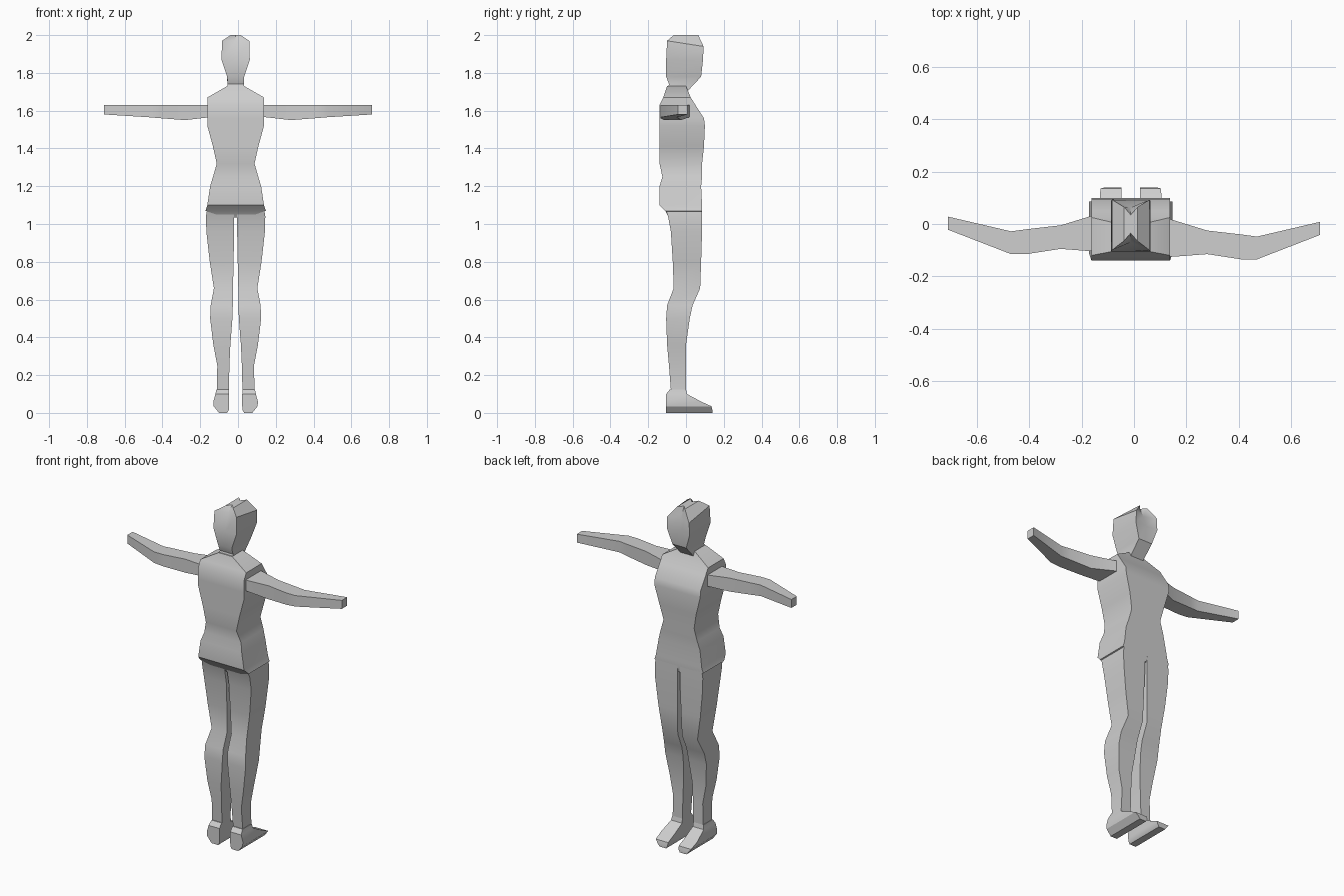
import bpy
import bmesh
import math

MID = -0.0125  # centre line of the body

cube = bpy.data.objects.get("Cube")
if cube:
    bpy.data.objects.remove(cube, do_unlink=True)

grey = bpy.data.materials.new("light grey")
grey.use_nodes = True
colour = (0.62, 0.62, 0.62, 1.0)
grey.diffuse_color = colour
grey.node_tree.nodes["Principled BSDF"].inputs["Base Color"].default_value = colour


def loft(name, rings):
    """Skin a row of equal-sided rings into one closed, mostly boxy solid."""
    bm = bmesh.new()
    loops = [[bm.verts.new(point) for point in ring] for ring in rings]
    for lower, upper in zip(loops, loops[1:]):
        count = len(lower)
        for i in range(count):
            j = (i + 1) % count
            bm.faces.new((lower[i], lower[j], upper[j], upper[i]))
    bm.faces.new(loops[0])
    bm.faces.new(loops[-1])
    bmesh.ops.recalc_face_normals(bm, faces=bm.faces)
    mesh = bpy.data.meshes.new(name)
    bm.to_mesh(mesh)
    bm.free()
    mesh.materials.append(grey)
    obj = bpy.data.objects.new(name, mesh)
    bpy.context.collection.objects.link(obj)
    bpy.ops.object.select_all(action="DESELECT")
    obj.select_set(True)
    bpy.context.view_layer.objects.active = obj
    bpy.ops.object.shade_smooth_by_angle(angle=math.radians(30))
    return obj


def level_ring(z, left, right, near, far):
    """Rectangle lying flat at height z."""
    return [(left, near, z), (right, near, z), (right, far, z), (left, far, z)]


def creased_ring(z_near, z_far, half, near, far, dent):
    """Rectangle with its two end edges folded inward on the centre line."""
    return [(MID - half, near, z_near), (MID, near + dent, z_near),
            (MID + half, near, z_near), (MID + half, far, z_far),
            (MID, far - dent, z_far), (MID - half, far, z_far)]


# Torso: height, half width, near y, far y
torso = [
    (1.035, 0.06, -0.09, 0.08), (1.07, 0.16, -0.11, 0.085),
    (1.1, 0.15, -0.14, 0.085), (1.2, 0.135, -0.14, 0.08),
    (1.25, 0.12, -0.125, 0.085), (1.32, 0.1, -0.14, 0.085),
    (1.41, 0.12, -0.14, 0.095), (1.52, 0.15, -0.14, 0.1),
    (1.56, 0.15, -0.14, 0.095), (1.63, 0.15, -0.14, 0.05),
    (1.67, 0.15, -0.12, 0.025), (1.73, 0.045, -0.1, 0.0),
]
loft("torso", [level_ring(z, MID - half, MID + half, near, far)
               for z, half, near, far in torso])

# Neck and head: near height, far height, half width, near y, far y, crease
head = [
    (1.68, 1.66, 0.05, -0.11, 0.02, 0.0), (1.74, 1.7, 0.043, -0.09, 0.005, 0.0),
    (1.78, 1.78, 0.045, -0.105, 0.08, 0.0), (1.87, 1.87, 0.075, -0.105, 0.09, 0.0),
    (1.97, 1.94, 0.072, -0.1, 0.093, 0.03), (2.0, 2.0, 0.026, -0.065, 0.065, 0.03),
]
loft("head", [creased_ring(*section) for section in head])

# Leg: height, outer and inner distance from the centre line, near y, far y
leg = [
    (1.085, 0.15, 0.01, -0.11, 0.085), (1.04, 0.157, 0.008, -0.095, 0.085),
    (0.96, 0.155, 0.008, -0.08, 0.085), (0.8, 0.137, 0.011, -0.07, 0.08),
    (0.66, 0.115, 0.014, -0.065, 0.075), (0.57, 0.132, 0.015, -0.1, 0.035),
    (0.5, 0.135, 0.017, -0.105, 0.02), (0.36, 0.118, 0.028, -0.1, 0.0),
    (0.25, 0.097, 0.033, -0.09, 0.0), (0.12, 0.1, 0.036, -0.08, 0.0),
]
# Foot: same layout, running down to the tapered sole
foot = [
    (0.125, 0.102, 0.036, -0.085, 0.0), (0.1, 0.107, 0.035, -0.105, 0.005),
    (0.06, 0.118, 0.035, -0.105, 0.08), (0.035, 0.116, 0.035, -0.105, 0.135),
    (0.015, 0.1, 0.036, -0.105, 0.14), (0.0, 0.088, 0.045, -0.105, 0.14),
]
# Arm: distance out, near y, far y, bottom height, top height
arm = [
    (0.1, -0.12, 0.03, 1.57, 1.63), (0.15, -0.125, 0.015, 1.565, 1.63),
    (0.28, -0.115, -0.025, 1.55, 1.63), (0.41, -0.135, -0.04, 1.56, 1.63),
    (0.47, -0.135, -0.048, 1.565, 1.63), (0.71, -0.042, 0.008, 1.58, 1.63),
]

for side, label in ((1, "left"), (-1, "right")):
    for part, sections in (("leg", leg), ("foot", foot)):
        loft(label + "_" + part,
             [level_ring(z, MID + side * outer, MID + side * inner, near, far)
              for z, outer, inner, near, far in sections])
    shift = 0.0 if side > 0 else 0.02
    loft(label + "_arm",
         [[(side * out, near + shift, low), (side * out, far + shift, low),
           (side * out, far + shift, high), (side * out, near + shift, high)]
          for out, near, far, low, high in arm])
